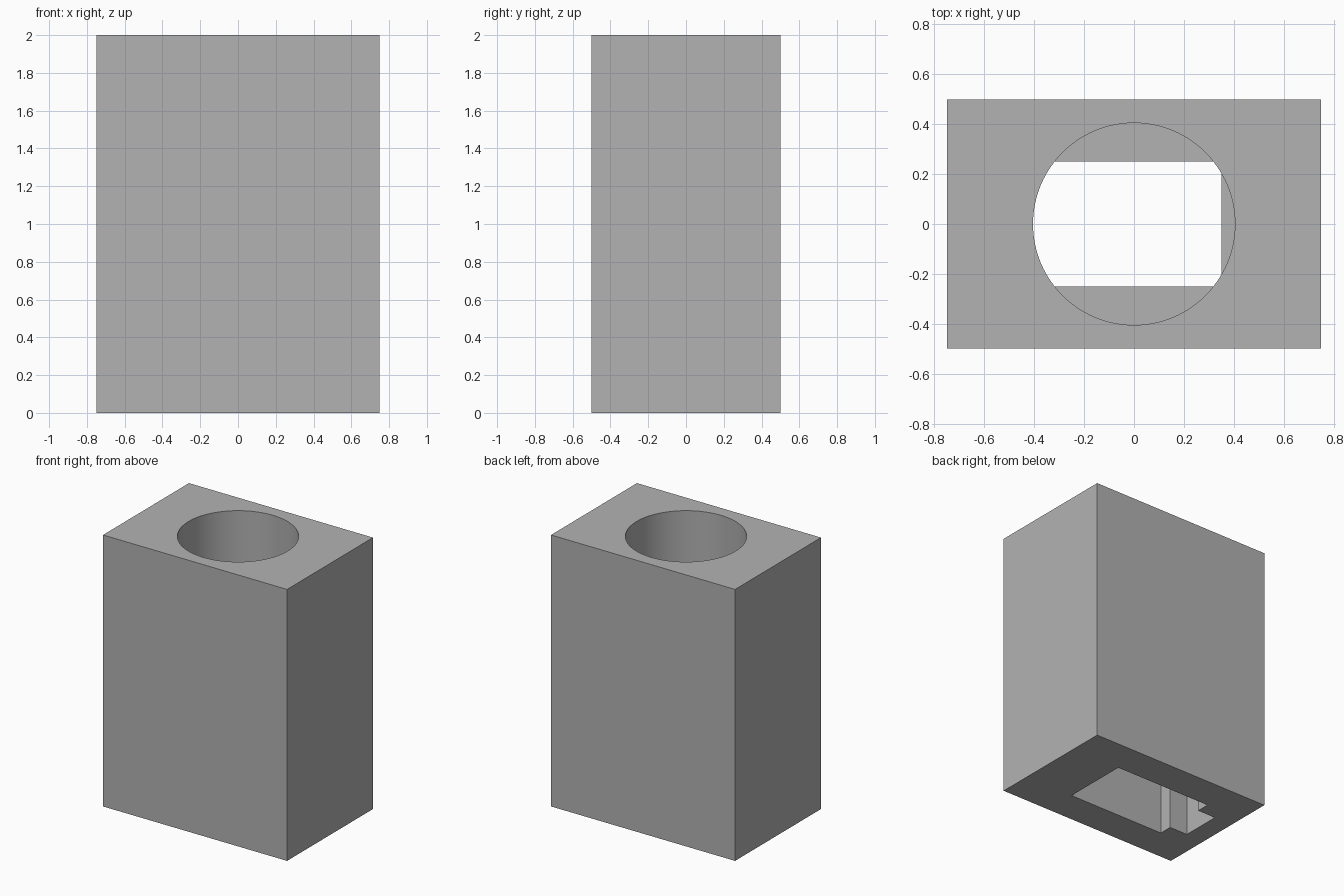
import bpy
import bmesh
import math

cube = bpy.data.objects.get("Cube")
if cube:
    bpy.data.objects.remove(cube, do_unlink=True)

HEIGHT = 2.0
STEP = 1.0        # height where the lower socket meets the round bore
OVERLAP = 0.002   # lets the two cavities join cleanly

grey = bpy.data.materials.new("grey plastic")
grey.use_nodes = True
colour = (0.448, 0.448, 0.448, 1)
grey.diffuse_color = colour
grey.node_tree.nodes["Principled BSDF"].inputs["Base Color"].default_value = colour


def prism(name, outline, bottom, top):
    """Extrude a counter-clockwise outline between two heights."""
    bm = bmesh.new()
    base = bm.faces.new([bm.verts.new((x, y, bottom)) for x, y in outline])
    grown = bmesh.ops.extrude_face_region(bm, geom=[base])["geom"]
    verts = [v for v in grown if isinstance(v, bmesh.types.BMVert)]
    bmesh.ops.translate(bm, verts=verts, vec=(0, 0, top - bottom))
    bmesh.ops.recalc_face_normals(bm, faces=bm.faces)
    mesh = bpy.data.meshes.new(name)
    bm.to_mesh(mesh)
    bm.free()
    mesh.materials.append(grey)
    obj = bpy.data.objects.new(name, mesh)
    bpy.context.collection.objects.link(obj)
    return obj


def cut(target, cutter):
    """Subtract the cutter from the target and discard it."""
    cutter.hide_render = True
    mod = target.modifiers.new(cutter.name, 'BOOLEAN')
    mod.operation = 'DIFFERENCE'
    mod.solver = 'EXACT'
    mod.object = cutter
    bpy.context.view_layer.objects.active = target
    bpy.ops.object.modifier_apply(modifier=mod.name)
    bpy.data.objects.remove(cutter, do_unlink=True)


# Rectangular block
block = prism("housing_block",
              [(-0.75, -0.5), (0.75, -0.5), (0.75, 0.5), (-0.75, 0.5)], 0, HEIGHT)

# Keyed socket entering from below: one half, mirrored across y
half = [(-0.6, -0.15), (-0.45, -0.15), (-0.45, -0.25), (0.35, -0.25)]
keyed = half + [(x, -y) for x, y in reversed(half)]
cut(block, prism("keyed_socket", keyed, -0.1, STEP))

# Round bore entering from above
SIDES = 96
circle = [(0.405 * math.cos(math.tau * i / SIDES), 0.405 * math.sin(math.tau * i / SIDES))
          for i in range(SIDES)]
cut(block, prism("round_bore", circle, STEP - OVERLAP, HEIGHT + 0.1))

# Smooth bore wall with crisp edges
bpy.ops.object.select_all(action='DESELECT')
block.select_set(True)
bpy.context.view_layer.objects.active = block
bpy.ops.object.shade_smooth_by_angle(angle=math.radians(30))
